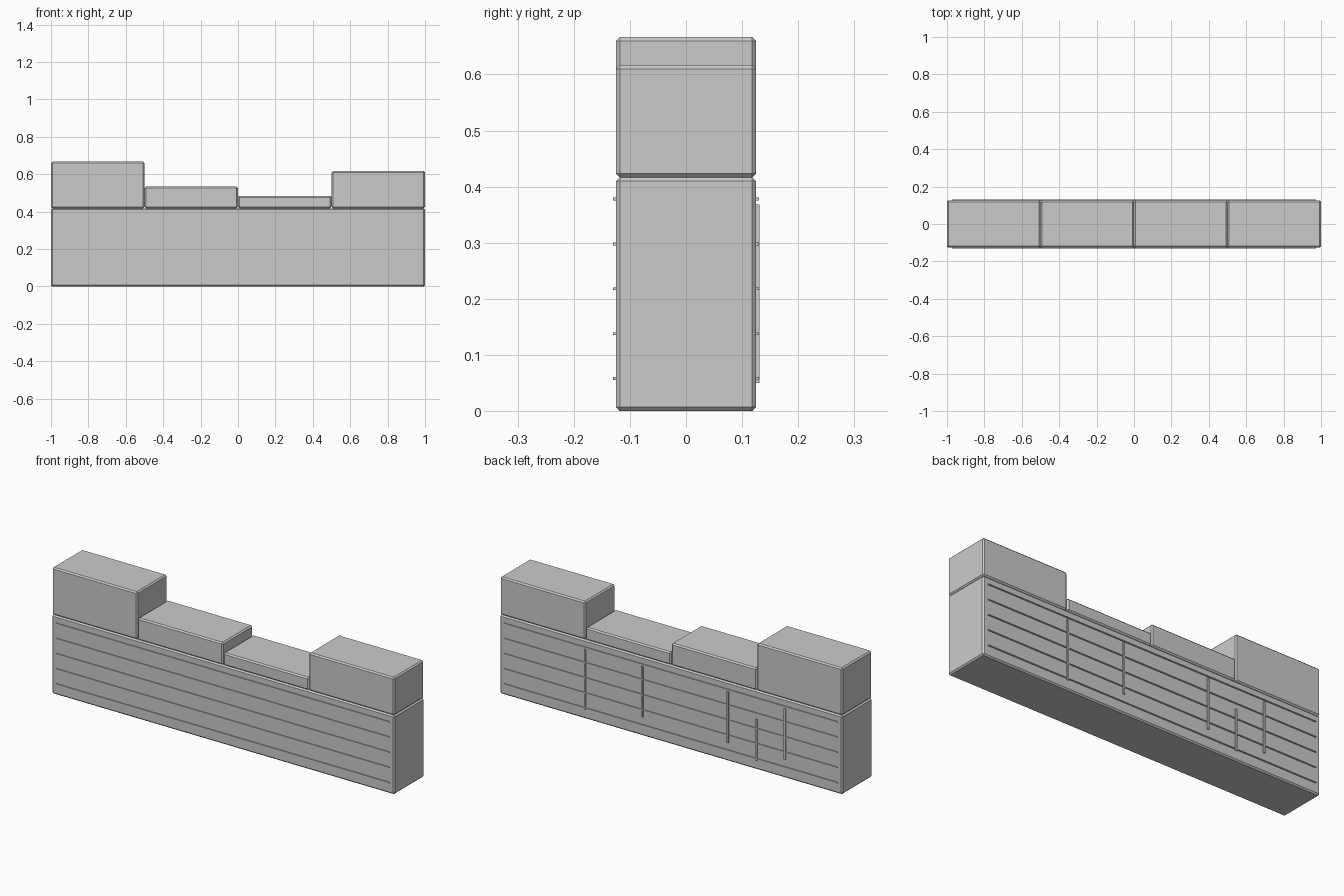
import bpy

if "Cube" in bpy.data.objects:
    bpy.data.objects.remove(bpy.data.objects["Cube"])


def box(name, x, y, z, chamfer=0.0):
    """Box from (min, max) ranges, optionally with a one-step chamfer."""
    bpy.ops.mesh.primitive_cube_add(size=1)
    ob = bpy.context.object
    ob.name = name
    ob.data.name = name
    for v in ob.data.vertices:
        v.co = [r[0] if c < 0 else r[1] for c, r in zip(v.co, (x, y, z))]
    if chamfer:
        mod = ob.modifiers.new("chamfer", 'BEVEL')
        mod.width = chamfer
        mod.segments = 1
    return ob


HALF = 0.125    # half wall thickness
BASE = 0.4167   # height of the solid wall
CH = 0.007      # edge chamfer

# Main wall
box("wall_base", (-1, 1), (-HALF, HALF), (0, BASE), CH)

# Uneven row of blocks on top
for i, top in enumerate((0.6667, 0.5333, 0.4833, 0.6167)):
    x0 = -1 + 0.5 * i
    box(f"top_block_{i + 1}", (x0 + 0.001, x0 + 0.499), (-HALF, HALF), (BASE, top), CH)

# Thin horizontal strips on front and back
for i in range(5):
    z = 0.058 + 0.08 * i
    for side, s in (("front", -1), ("back", 1)):
        y = sorted((s * (HALF - 0.004), s * (HALF + 0.005)))
        box(f"{side}_strip_{i + 1}", (-0.973, 0.973), y, (z - 0.0025, z + 0.0025))

# Vertical battens of differing length on the back
battens = ((0.5, 0.05, 0.368), (0.167, 0.1, 0.368), (-0.333, 0.1, 0.368),
           (-0.5, 0.05, 0.267), (-0.667, 0.1, 0.368))
for i, (x, z0, z1) in enumerate(battens):
    box(f"back_batten_{i + 1}", (x - 0.005, x + 0.005),
        (HALF - 0.004, HALF + 0.006), (z0, z1))
